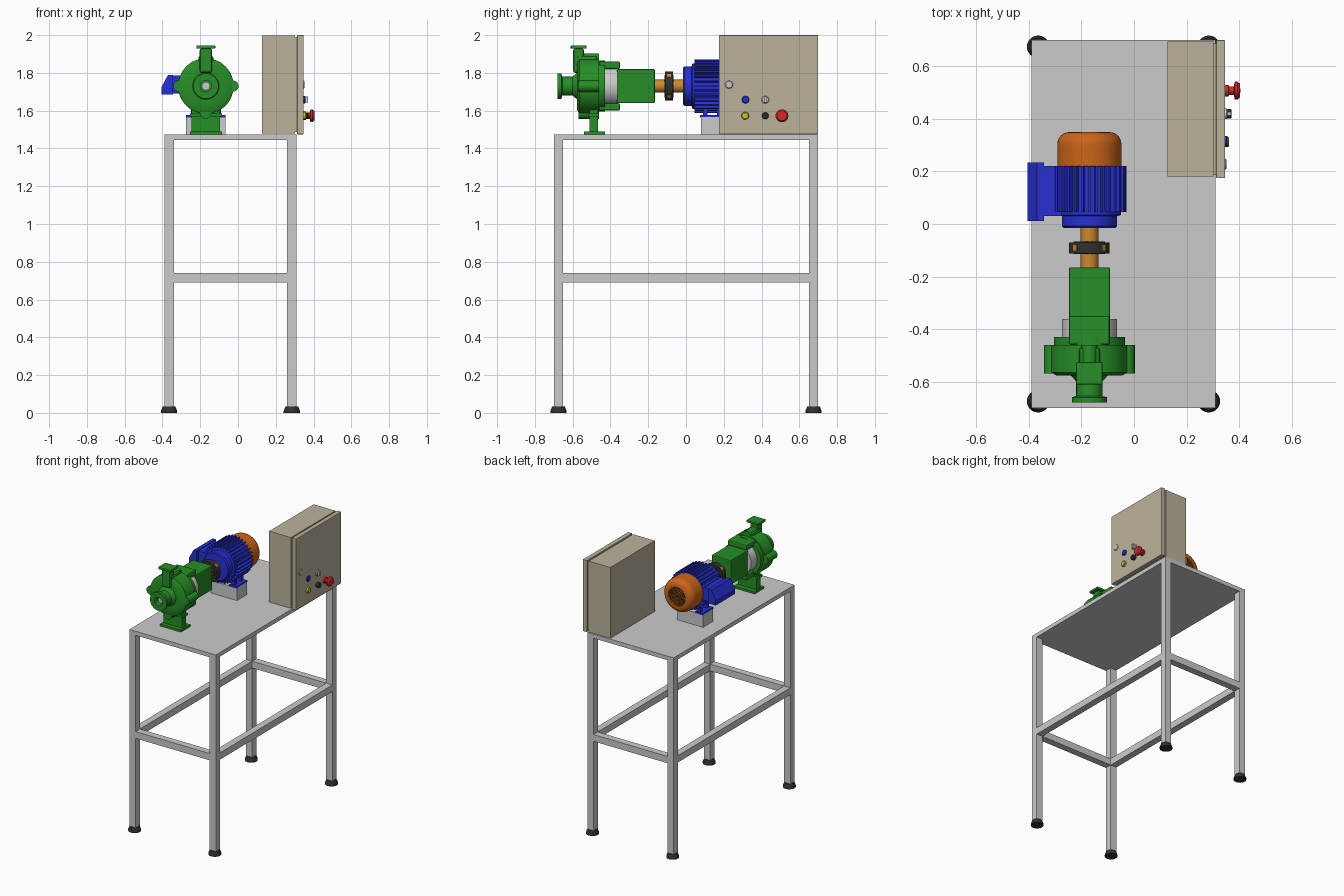
import bpy, bmesh
from math import pi, sin, cos, radians
from mathutils import Vector, Matrix

if "Cube" in bpy.data.objects:
    bpy.data.objects.remove(bpy.data.objects["Cube"])

CX, CZ = -0.17, 1.73          # shared pump and motor axis
COL = dict(green=(.02, .27, .02), blue=(.02, .03, .65), orange=(.6, .13, .01), brass=(.6, .25, .03),
           dark=(.03, .03, .03), beige=(.5, .45, .33), red=(.65, .02, .02), yellow=(.6, .55, .02),
           light=(.6, .6, .6))
MATS = {}


def finish(bm, name, color=None, smooth=False):
    bmesh.ops.recalc_face_normals(bm, faces=bm.faces)
    me = bpy.data.meshes.new(name)
    bm.to_mesh(me)
    bm.free()
    ob = bpy.data.objects.new(name, me)
    bpy.context.collection.objects.link(ob)
    if color:
        if color not in MATS:
            MATS[color] = bpy.data.materials.new(color)
            MATS[color].diffuse_color = (*COL[color], 1)
        me.materials.append(MATS[color])
    if smooth:
        bpy.context.view_layer.objects.active = ob
        bpy.ops.object.select_all(action='DESELECT')
        ob.select_set(True)
        bpy.ops.object.shade_smooth_by_angle(angle=radians(35))
    return ob


def box(name, x, y, z, color=None, bevel=0):
    bm = bmesh.new()
    bmesh.ops.create_cube(bm, size=1)
    for v in bm.verts:
        v.co = Vector([a + (b - a) * (c + .5) for (a, b), c in zip((x, y, z), v.co)])
    if bevel:
        bmesh.ops.bevel(bm, geom=bm.edges[:], offset=bevel, segments=2, affect='EDGES', profile=.5)
    return finish(bm, name, color)


def turned(name, profile, origin, axis, color=None, seg=40):
    """Revolve (radius, distance) points about an axis through origin."""
    bm = bmesh.new()
    vs = [bm.verts.new((r, 0, h)) for r, h in profile]
    es = [bm.edges.new(p) for p in zip(vs, vs[1:])]
    bmesh.ops.spin(bm, geom=vs + es, cent=(0, 0, 0), axis=(0, 0, 1), angle=2 * pi, steps=seg)
    bmesh.ops.remove_doubles(bm, verts=bm.verts, dist=1e-5)
    rot = Vector((0, 0, 1)).rotation_difference(Vector(axis)).to_matrix().to_4x4()
    bm.transform(Matrix.Translation(origin) @ rot)
    return finish(bm, name, color, True)


def rod(name, r, a, b, origin, axis, color=None, seg=32):
    return turned(name, [(0, a), (r, a), (r, b), (0, b)], origin, axis, color, seg)


def extrude_y(name, pts, y0, y1, color):
    bm = bmesh.new()
    f = bm.faces.new([bm.verts.new((x, y0, z)) for x, z in pts])
    g = bmesh.ops.extrude_face_region(bm, geom=[f])['geom']
    bmesh.ops.translate(bm, verts=[v for v in g if isinstance(v, bmesh.types.BMVert)], vec=(0, y1 - y0, 0))
    return finish(bm, name, color)


def radial_blocks(name, n, r0, r1, width, y0, y1, color, start=0.0):
    bm = bmesh.new()
    for i in range(n):
        m = (Matrix.Translation((CX, (y0 + y1) / 2, CZ)) @ Matrix.Rotation(start + 2 * pi * i / n, 4, 'Y')
             @ Matrix.Translation(((r0 + r1) / 2, 0, 0)) @ Matrix.Diagonal((r1 - r0, y1 - y0, width, 1)))
        bmesh.ops.create_cube(bm, size=1, matrix=m)
    return finish(bm, name, color)


AX, Y, X, Z = (CX, 0, CZ), (0, 1, 0), (1, 0, 0), (0, 0, 1)

# Table: top, legs, feet, rails
box('table_top', (-.39, .31), (-.7, .7), (1.445, 1.475))
for x in (-.365, .285):
    for y in (-.675, .675):
        box('table_leg', (x - .025, x + .025), (y - .025, y + .025), (.03, 1.445))
        turned('foot', [(0, 0), (.043, 0), (.043, .01), (.033, .035), (0, .035)], (x, y, 0), Z, 'dark', 24)
    box('side_rail', (x - .025, x + .025), (-.65, .65), (.69, .74))
for y in (-.675, .675):
    box('end_rail', (-.34, .26), (y - .025, y + .025), (.69, .74))

# Pump casing with bored suction nozzle
turned('pump_volute', [(0, -.6), (.03, -.6), (.03, -.68), (.067, -.68), (.067, -.66), (.05, -.655), (.05, -.60),
                       (.07, -.577), (.125, -.577), (.147, -.565), (.147, -.46), (.135, -.46), (.135, -.43),
                       (0, -.43)], AX, Y, 'green', 48)
rod('shaft_end', .022, -.65, -.59, AX, Y, 'light')
for i in range(4):
    a = i * pi / 2
    rod('casing_boss', .03, -.57, -.46, (CX + .143 * cos(a), 0, CZ + .143 * sin(a)), Y, 'green', 20)

# Discharge nozzle
box('discharge_neck', (CX - .033, CX + .033), (-.597, -.54), (1.8, 1.93), 'green', .012)
box('discharge_shoulder', (CX - .04, CX + .04), (-.577, -.47), (1.8, 1.89), 'green', .012)
box('discharge_flange', (CX - .05, CX + .05), (-.611, -.526), (1.928, 1.945), 'green', .004)

# Pump foot
box('pump_foot_web', (CX - .075, CX + .075), (-.51, -.465), (1.485, 1.62), 'green')
box('pump_foot_base', (CX - .085, CX + .085), (-.54, -.43), (1.475, 1.49), 'green')
box('pump_foot_cap', (CX - .085, CX + .085), (-.52, -.46), (1.57, 1.585), 'green')

# Bearing bracket with grey seal drum
rod('seal_drum', .105, -.435, -.362, AX, Y, 'light', 40)
for s in (-1, 1):
    lo, hi = sorted((CZ + s * .09, CZ + s * .13))
    box('bracket_cover', (CX - .078, CX + .078), (-.46, -.35), (lo, hi), 'green', .008)
box('bearing_housing', (CX - .078, CX + .078), (-.365, -.165), (CZ - .09, CZ + .09), 'green', .006)

# Shaft and coupling
rod('drive_shaft', .034, -.17, -.01, AX, Y, 'brass')
turned('coupling_ring', [(.055, -.112), (.077, -.112), (.077, -.07), (.055, -.07), (.055, -.112)], AX, Y, 'dark')
radial_blocks('coupling_jaws', 6, .03, .06, .03, -.115, -.067, 'dark')
radial_blocks('coupling_lugs', 4, .03, .08, .02, -.1, -.08, 'brass', pi / 4)

# Motor body and cooling fins
turned('motor_body', [(0, -.015), (.098, -.015), (.105, -.008), (.105, .03), (.12, .034), (.12, .22), (0, .22)],
       AX, Y, 'blue', 48)
radial_blocks('cooling_fins', 32, .11, .142, .009, .045, .22, 'blue')

# Terminal box on the left
box('terminal_box_neck', (-.345, -.26), (.03, .22), (1.69, 1.785), 'blue')
extrude_y('terminal_box_lid', [(-.405, 1.685), (-.405, 1.725), (-.37, 1.79), (-.343, 1.79), (-.343, 1.685)],
          .012, .235, 'blue')

# Motor feet and plinth
box('motor_plinth', (CX - .105, CX + .105), (.08, .195), (1.475, 1.567))
for s in (-1, 1):
    lo, hi = sorted((CX + s * .045, CX + s * .105))
    box('motor_foot', (lo, hi), (.075, .2), (1.565, 1.578), 'blue')
    for y in (.09, .165):
        lo, hi = sorted((CX + s * .05, CX + s * .08))
        box('motor_foot_rib', (lo, hi), (y, y + .025), (1.575, 1.65), 'blue')

# Fan cowl and rear grille
turned('fan_cowl', [(.115, .215), (.122, .22), (.122, .295)] +
       [(.077 + .045 * cos(a), .305 + .045 * sin(a)) for a in (i * pi / 12 for i in range(7))] +
       [(.068, .35), (.068, .338), (0, .338)], AX, Y, 'orange', 48)
rod('grille_back', .067, .336, .34, AX, Y, 'dark')
for r in (.02, .035, .05):
    turned('grille_ring', [(r, .338), (r, .349), (r + .005, .349), (r + .005, .338), (r, .338)],
           AX, Y, 'orange', 32)
radial_blocks('grille_spokes', 8, .01, .07, .005, .34, .348, 'orange')

# Control cabinet
box('cabinet_body', (.127, .303), (.18, .695), (1.478, 1.997), 'beige')
box('cabinet_door_gasket', (.3, .316), (.187, .688), (1.486, 1.99), 'beige')
box('cabinet_door', (.313, .347), (.175, .7), (1.475, 2.0), 'beige', .003)

# Door lock, lamps and switches
for name, y, z, r, out, col in (('door_lock', .228, 1.738, .021, .352, 'light'),
                                ('blue_button', .315, 1.658, .02, .357, 'blue'),
                                ('grey_switch', .42, 1.658, .02, .357, 'light'),
                                ('yellow_lamp', .313, 1.573, .02, .362, 'yellow'),
                                ('dark_switch', .42, 1.573, .018, .372, 'dark')):
    turned(name, [(0, .34), (r, .34), (r, out - .004), (r - .004, out), (0, out)], (0, y, z), X, col, 24)
box('switch_handle', (.355, .37), (.414, .426), (1.642, 1.674), 'light')
turned('emergency_stop', [(0, .34), (.022, .34), (.022, .36), (.016, .362), (.016, .38), (.034, .384), (.034, .394),
                          (.026, .404), (0, .405)], (0, .508, 1.573), X, 'red', 24)

for m in bpy.data.materials:
    if m.users and not m.is_grease_pencil:
        m.use_nodes = True
        m.node_tree.nodes["Principled BSDF"].inputs["Base Color"].default_value = m.diffuse_color
